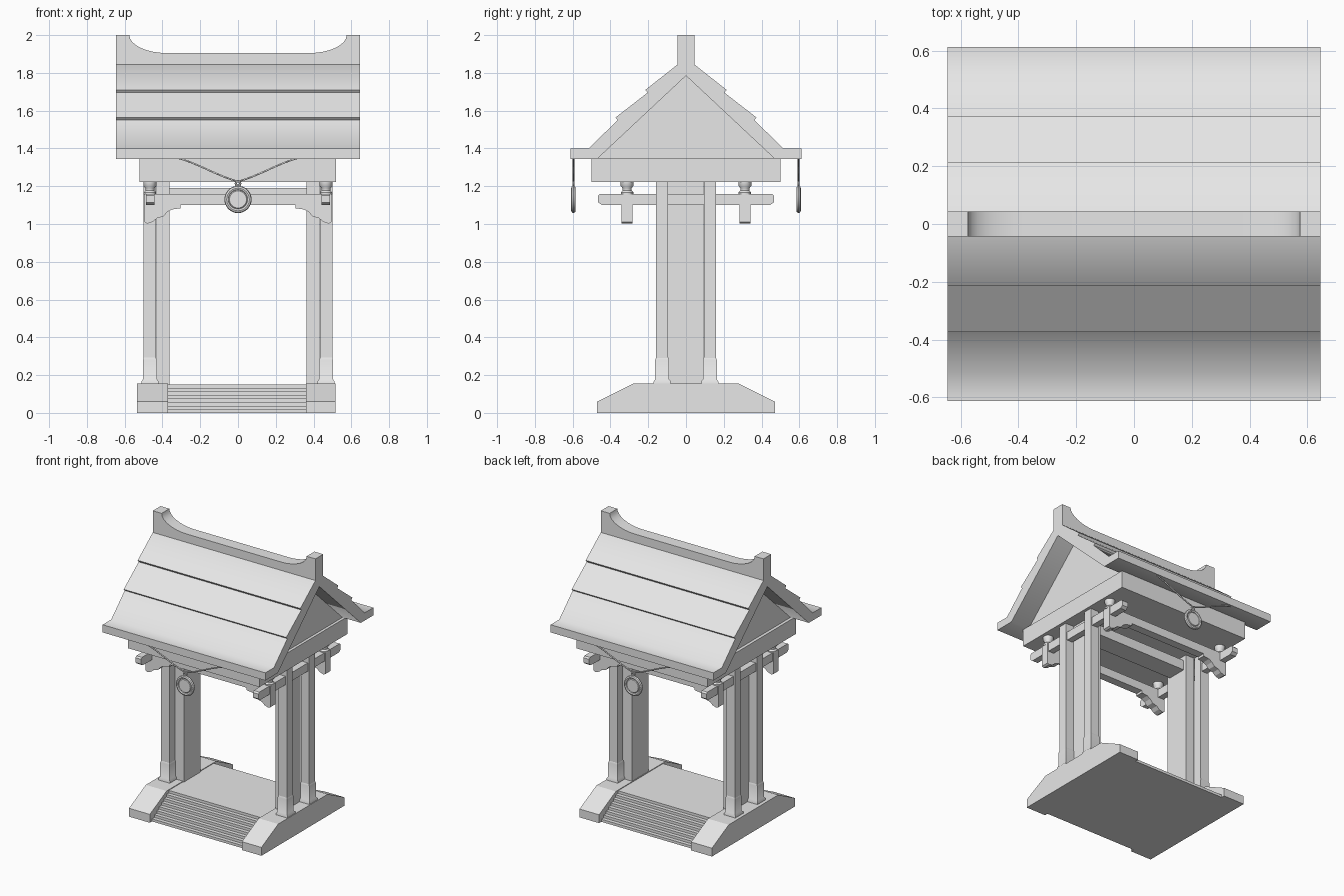
import bpy, bmesh, math
from mathutils import Vector

if "Cube" in bpy.data.objects:
    bpy.data.objects.remove(bpy.data.objects["Cube"])

stone = bpy.data.materials.new("light_grey")
stone.diffuse_color = (0.8, 0.8, 0.8, 1)
stone.use_nodes = True
stone.node_tree.nodes["Principled BSDF"].inputs["Base Color"].default_value = stone.diffuse_color


def finish(name, bm, smooth=None):
    bmesh.ops.recalc_face_normals(bm, faces=bm.faces)
    me = bpy.data.meshes.new(name)
    bm.to_mesh(me)
    bm.free()
    me.materials.append(stone)
    ob = bpy.data.objects.new(name, me)
    bpy.context.collection.objects.link(ob)
    if smooth:
        bpy.ops.object.select_all(action='DESELECT')
        ob.select_set(True)
        bpy.context.view_layer.objects.active = ob
        bpy.ops.object.shade_smooth_by_angle(angle=math.radians(smooth))
    return ob


def prism(name, pts, axis, a, b, smooth=None):
    """Extrude a closed profile from a to b; (y, z) along x, or (x, z) along y."""
    bm = bmesh.new()
    place = (lambda p, t: (t, p[0], p[1])) if axis == 'x' else (lambda p, t: (p[0], t, p[1]))
    f = bm.faces.new([bm.verts.new(place(p, a)) for p in pts])
    out = bmesh.ops.extrude_face_region(bm, geom=[f])
    move = Vector(place((0, 0), b - a))
    bmesh.ops.translate(bm, vec=move, verts=[v for v in out['geom'] if isinstance(v, bmesh.types.BMVert)])
    return finish(name, bm, smooth)


def box(name, x0, x1, y0, y1, z0, z1):
    return prism(name, [(x0, z0), (x1, z0), (x1, z1), (x0, z1)], 'y', y0, y1)


def lathe(name, prof, n, loc, along='z', closed=False):
    """Spin (radius, height) points round the z or y axis through loc."""
    bm = bmesh.new()
    rings = []
    for r, h in prof:
        ring = []
        for i in range(n):
            t = 2 * math.pi * i / n
            c, s = r * math.cos(t), r * math.sin(t)
            ring.append(bm.verts.new(Vector(loc) + Vector((c, s, h) if along == 'z' else (c, h, s))))
        rings.append(ring)
    pairs = list(zip(rings, rings[1:] + rings[:1])) if closed else list(zip(rings, rings[1:]))
    for p, q in pairs:
        for i in range(n):
            j = (i + 1) % n
            bm.faces.new((p[i], p[j], q[j], q[i]))
    if not closed:
        bm.faces.new(rings[0])
        bm.faces.new(rings[-1])
    return finish(name, bm, 40)


def mirrored(half):
    """Add the mirror image of an open half profile."""
    return half + [(-p, z) for p, z in reversed(half) if abs(p) > 1e-6]


# Base: sloped side blocks with stairs front and back between them
block = mirrored([(0.47, 0), (0.47, 0.06), (0.28, 0.155)])
prism("base_block_left", block, 'x', -0.535, -0.37)
prism("base_block_right", block, 'x', 0.36, 0.515)
stairs, steps = [], 8
for i in range(steps):
    y = 0.445 - 0.19 * i / (steps - 1)
    stairs += [(y, 0.15 * i / steps), (y, 0.15 * (i + 1) / steps)]
prism("stairs", mirrored(stairs), 'x', -0.37, 0.36)

for side, s in (("left", -1), ("right", 1)):
    # Slab wall between each pair of posts
    x0, x1 = sorted((s * 0.363, s * 0.432))
    box("wall_" + side, x0, x1, -0.095, 0.092, 0.15, 1.225)
    # Bracket arm running front to back
    x0, x1 = sorted((s * 0.443, s * 0.488))
    arm = mirrored([(0.445, 1.10), (0.465, 1.115), (0.465, 1.15), (0.455, 1.16)])
    prism("bracket_arm_" + side, arm, 'x', x0, x1)
    for end, e in (("front", -1), ("back", 1)):
        # Post with stepped footing
        cx, cy = s * 0.466, e * 0.126
        tag = "_" + end + "_" + side
        box("post" + tag, cx - 0.033, cx + 0.033, cy - 0.032, cy + 0.032, 0.15, 1.225)
        k = 2 ** 0.5
        foot = lathe("post_foot" + tag,
                     [(r * k, z) for r, z in ((0.045, 0.15), (0.045, 0.167), (0.037, 0.178),
                                              (0.037, 0.28), (0.032, 0.292))], 4, (0, 0, 0))
        foot.rotation_euler.z = math.pi / 4
        foot.location = (cx, cy, 0)
        # Turned spool between arm and lintel
        lathe("spool" + tag, [(0.033, 1.155), (0.033, 1.168), (0.024, 1.177), (0.024, 1.19),
                              (0.034, 1.202), (0.034, 1.225)], 20, (cx, e * 0.312, 0))

# Cross beams with scalloped brackets at their ends
scallop = [(0.305, 1.10), (0.305, 1.083), (0.35, 1.077), (0.375, 1.063), (0.395, 1.04),
           (0.43, 1.03), (0.45, 1.012), (0.48, 1.002), (0.495, 1.01), (0.495, 1.16)]
for end, e in (("front", -1), ("back", 1)):
    prism("cross_beam_" + end, mirrored(scallop), 'y', e * 0.312 - 0.029, e * 0.312 + 0.029)
box("middle_beam", -0.37, 0.37, -0.07, 0.07, 1.12, 1.19)

# Lintel box and gable
box("lintel", -0.522, 0.52, -0.5, 0.5, 1.222, 1.346)
prism("gable", [(-0.475, 1.342), (0.475, 1.342), (0, 1.787)], 'x', -0.5, 0.5)

# Layered roof with flared eaves
roof = [(0, 1.785), (0.47, 1.345), (0.612, 1.345), (0.612, 1.40), (0.515, 1.40),
        (0.362, 1.55), (0.374, 1.563), (0.204, 1.695), (0.215, 1.71), (0.04, 1.848)]
prism("roof", roof + [(-y, z) for y, z in reversed(roof[1:])], 'x', -0.645, 0.645, 50)

# Ridge cap with upswept ends
ridge = [(0.645, 1.80), (0.645, 2.0), (0.575, 2.0)]
for i in range(1, 9):
    t = i / 8 * math.pi / 2
    ridge.append((0.575 - 0.20 * (1 - math.cos(t)), 2.0 - 0.095 * math.sin(t)))
prism("ridge", mirrored(ridge), 'y', -0.044, 0.044, 35)

# Hanging medallions on cords under both eaves
for end, e in (("front", -1), ("back", 1)):
    y = e * 0.596
    lathe("medallion_disc_" + end, [(0.045, -0.009), (0.05, -0.004), (0.05, 0.004), (0.045, 0.009)],
          32, (0, y, 1.13), 'y')
    ring = [(0.06 + 0.012 * math.cos(a * math.pi / 4), 0.012 * math.sin(a * math.pi / 4)) for a in range(8)]
    lathe("medallion_ring_" + end, ring, 32, (0, y, 1.13), 'y', True)
    loop = [(0.012 + 0.006 * math.cos(a * math.pi / 3), 0.006 * math.sin(a * math.pi / 3)) for a in range(6)]
    lathe("medallion_loop_" + end, loop, 12, (0, y, 1.215), 'y', True)
    cu = bpy.data.curves.new("cord_" + end, 'CURVE')
    cu.dimensions = '3D'
    cu.bevel_depth = 0.005
    cu.bevel_resolution = 1
    sp = cu.splines.new('POLY')
    sp.points.add(16)
    for i, p in enumerate(sp.points):
        u = (i - 8) / 8
        p.co = (0.32 * u, y, 1.225 + 0.125 * (0.7 * abs(u) + 0.3 * math.sin(abs(u) * math.pi / 2) ** 2), 1)
    cu.materials.append(stone)
    bpy.context.collection.objects.link(bpy.data.objects.new("cord_" + end, cu))
